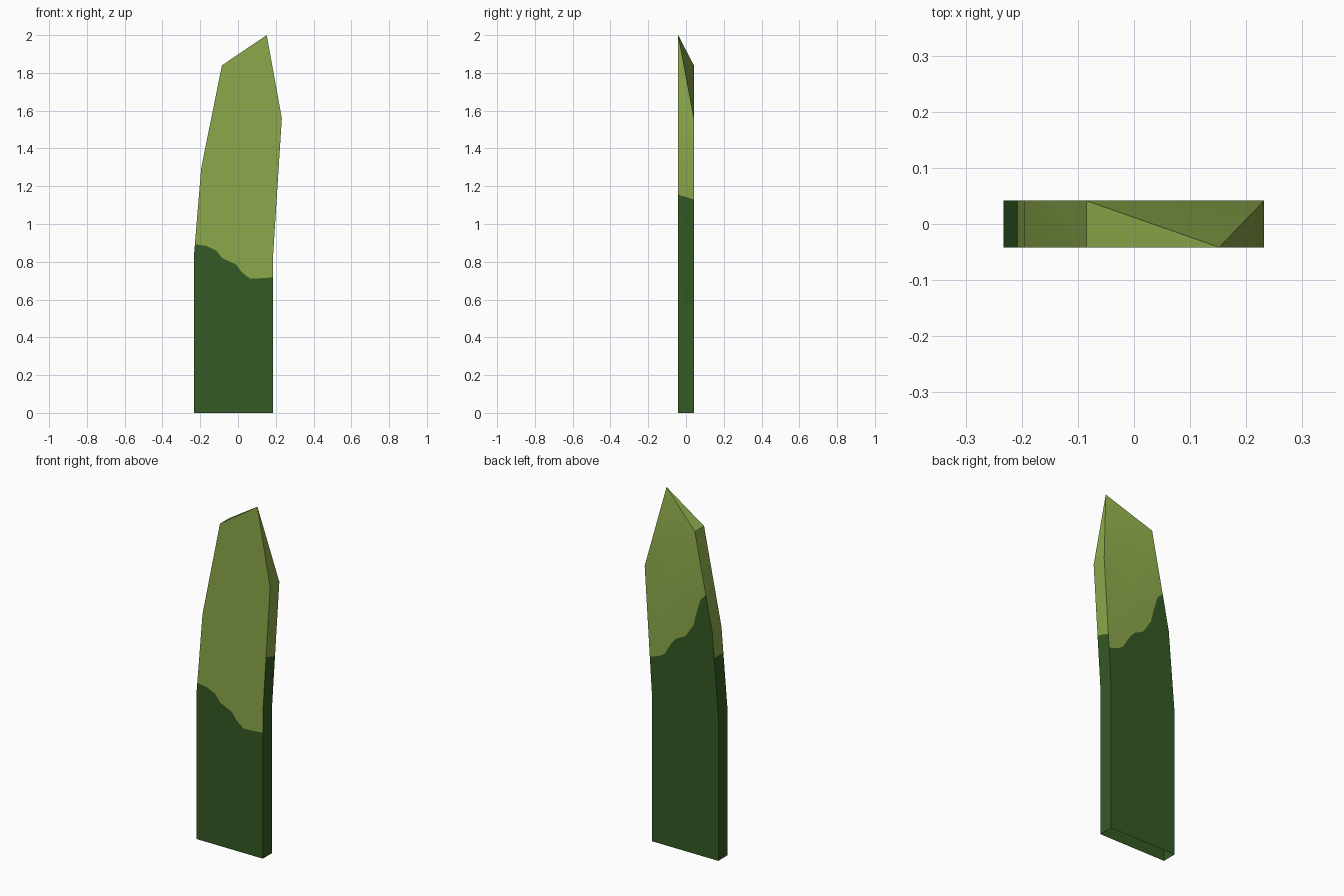
import bpy
import bmesh
import math

if "Cube" in bpy.data.objects:
    bpy.data.objects.remove(bpy.data.objects["Cube"])

Y = 0.0415  # half thickness


def material(name, rgb):
    m = bpy.data.materials.new(name)
    m.diffuse_color = (*rgb, 1)
    m.use_nodes = True
    m.node_tree.nodes["Principled BSDF"].inputs["Base Color"].default_value = m.diffuse_color
    return m


mats = [material("dark green", (0.034, 0.102, 0.017)),
        material("light green", (0.262, 0.392, 0.069))]

# Side outlines as (z, x)
LEFT = [(0, -0.233), (0.836, -0.233), (1.295, -0.195), (1.84, -0.085)]
RIGHT = [(0, 0.186), (0.836, 0.186), (1.56, 0.232)]
TIP = (0.152, -Y, 2.0)

# Painted borders from left to right as (x, z); the ends lie on the outlines
FRONT_LINE = [(-0.17, 0.885), (-0.115, 0.86), (-0.085, 0.82), (-0.01, 0.785),
              (0.02, 0.745), (0.065, 0.71), (0.11, 0.712)]
BACK_LINE = [(-0.12, 1.46), (-0.096, 1.38), (-0.077, 1.305), (-0.026, 1.228),
             (0.03, 1.2), (0.063, 1.164), (0.107, 1.09), (0.14, 1.07)]


def x_at(outline, z):
    for (z0, x0), (z1, x1) in zip(outline, outline[1:]):
        if z <= z1:
            return x0 + (x1 - x0) * (z - z0) / (z1 - z0)
    return outline[-1][1]


def edge(outline, y, extra, lo, hi):
    """Points up one corner edge, including every place a border meets it."""
    zs = sorted({z for z, _ in outline} | set(extra))
    return [(x_at(outline, z), y, z) for z in zs if lo <= z <= hi]


bm = bmesh.new()
lookup = {}


def face(points, mat):
    vs = []
    for p in points:
        k = tuple(round(c, 5) for c in p)
        if k not in lookup:
            lookup[k] = bm.verts.new(p)
        vs.append(lookup[k])
    bm.faces.new(vs).material_index = mat


# Broad front and back faces, split along the painted border
def broad(y, line, zl, zr, left_side, right_side, top):
    le, re = [zl, left_side], [zr, right_side]
    border = [(x, y, z) for x, z in line]
    low_r = edge(RIGHT, y, re, 0, zr)
    low_l = edge(LEFT, y, le, 0, zl)
    face(low_r + border[::-1] + low_l[::-1], 0)
    up_r = edge(RIGHT, y, re, zr, 9)
    up_l = edge(LEFT, y, le, zl, 9)
    face(border + up_r + top + up_l[::-1], 1)


broad(-Y, FRONT_LINE, 0.892, 0.718, 1.15, 1.155, [TIP])
broad(Y, BACK_LINE, 1.495, 1.05, 1.15, 1.13, [])


# Narrow sides, in bands between the bends and the border
def side(outline, front_extra, back_extra, cut_f, cut_b):
    levels = sorted([(z, z) for z, _ in outline] + [(cut_f, cut_b)])
    for (f0, b0), (f1, b1) in zip(levels, levels[1:]):
        front = edge(outline, -Y, front_extra + [cut_f], f0, f1)
        back = edge(outline, Y, back_extra + [cut_b], b0, b1)
        face(front + back[::-1], 0 if f1 <= cut_f else 1)


side(LEFT, [0.892], [1.495], 1.15, 1.15)
side(RIGHT, [0.718], [1.05], 1.155, 1.13)

# Bevelled tip facets; the bottom stays open
lf, lb = [(-0.085, y, 1.84) for y in (-Y, Y)]
rf, rb = [(0.232, y, 1.56) for y in (-Y, Y)]
face([lf, TIP, lb], 1)
face([rf, rb, TIP], 1)
face([lb, TIP, rb], 1)

bmesh.ops.recalc_face_normals(bm, faces=bm.faces)
# Make sure normals point outward on the open shell
bm.faces.ensure_lookup_table()
if bm.faces[0].normal.y > 0:
    bmesh.ops.reverse_faces(bm, faces=bm.faces)

mesh = bpy.data.meshes.new("grass_blade")
bm.to_mesh(mesh)
bm.free()
for m in mats:
    mesh.materials.append(m)
blade = bpy.data.objects.new("grass_blade", mesh)
bpy.context.collection.objects.link(blade)
bpy.context.view_layer.objects.active = blade
blade.select_set(True)
bpy.ops.object.shade_smooth_by_angle(angle=math.radians(30))
